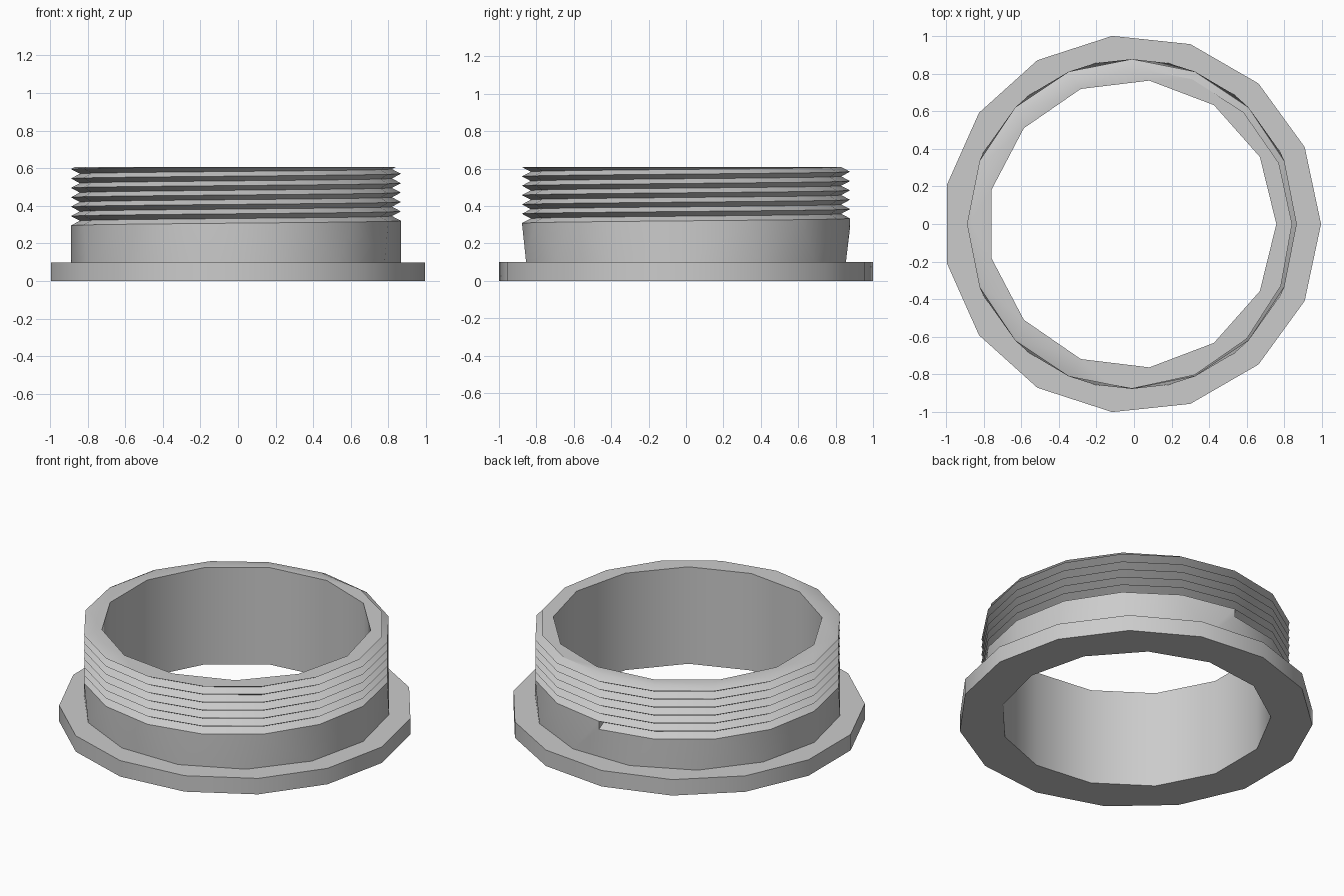
import bpy, bmesh
from math import cos, sin, tau, pi

cube = bpy.data.objects.get("Cube")
if cube:
    bpy.data.objects.remove(cube, do_unlink=True)

CX = -0.011                       # axis offset of the rings
FLANGE_R, BORE_R, NECK_R = 1.0055, 0.768, 0.877
ROOT_R, PITCH, START_Z = 0.83, 0.05, 0.283
FLANGE_TOP, TOP = 0.1, 0.607
STEPS, TURNS = 16, 8              # thread columns per turn, turns before trimming

grey = bpy.data.materials.new("plain_grey")
grey.use_nodes = True
grey.diffuse_color = (0.6, 0.6, 0.6, 1)
grey.node_tree.nodes["Principled BSDF"].inputs["Base Color"].default_value = (0.6, 0.6, 0.6, 1)


def point(bm, radius, angle, z):
    return bm.verts.new((CX + radius * cos(angle), radius * sin(angle), z))


def ring(bm, sides, radius, z):
    return [point(bm, radius, tau * i / sides, z) for i in range(sides)]


def wall(bm, low, high):
    n = len(low)
    for i in range(n):
        j = (i + 1) % n
        bm.faces.new((low[i], low[j], high[j], high[i]))


def loop_edges(bm, verts):
    found = []
    for a, b in zip(verts, verts[1:] + verts[:1]):
        found.append(bm.edges.get((a, b)) or bm.edges.new((a, b)))
    return found


def fill(bm, edges):
    bmesh.ops.triangle_fill(bm, use_beauty=True, use_dissolve=False, edges=edges)


def finish(bm, name):
    bmesh.ops.recalc_face_normals(bm, faces=bm.faces[:])
    mesh = bpy.data.meshes.new(name)
    bm.to_mesh(mesh)
    bm.free()
    mesh.materials.append(grey)
    obj = bpy.data.objects.new(name, mesh)
    bpy.context.collection.objects.link(obj)
    bpy.ops.object.select_all(action='DESELECT')
    obj.select_set(True)
    bpy.context.view_layer.objects.active = obj
    bpy.ops.object.shade_smooth_by_angle(angle=pi / 6)


# Flange: fifteen-sided plate with a thirteen-sided bore
bm = bmesh.new()
outer = [ring(bm, 15, FLANGE_R, z) for z in (0, FLANGE_TOP)]
bore = [ring(bm, 13, BORE_R, z) for z in (0, FLANGE_TOP)]
wall(bm, *outer)
wall(bm, *bore)
for o, b in zip(outer, bore):
    fill(bm, loop_edges(bm, o) + loop_edges(bm, b))
finish(bm, "flange")

# Threaded neck: helical crest and root lines starting at the back
bm = bmesh.new()
crest, root = [], []
for k in range(STEPS * TURNS + 1):
    a, z = pi / 2 + tau * k / STEPS, START_Z + PITCH * k / STEPS
    crest.append(point(bm, NECK_R, a, z))
    root.append(point(bm, ROOT_R, a, z + PITCH / 2))
for k in range(STEPS * (TURNS - 1)):
    n = k + STEPS
    bm.faces.new((crest[k], crest[k + 1], root[k + 1], root[k]))
    bm.faces.new((root[k], root[k + 1], crest[n + 1], crest[n]))
bm.faces.new((crest[0], root[0], crest[STEPS]))       # thread start step

# Plain neck: zip the fourteen-sided foot to the first crest turn
foot = ring(bm, 14, NECK_R, FLANGE_TOP)
i = j = 0
while i < 14 or j < STEPS:
    low, high = foot[(3 + i) % 14], crest[j]
    if j == STEPS or (i < 14 and (i + 0.5) / 14 < (j + 1) / STEPS):
        i += 1
        bm.faces.new((low, foot[(3 + i) % 14], high))
    else:
        j += 1
        bm.faces.new((low, crest[j], high))
bm.faces.new((foot[3], crest[0], crest[STEPS]))

# Trim the thread flat, then close the rim and bore
cut = bmesh.ops.bisect_plane(bm, geom=bm.verts[:] + bm.edges[:] + bm.faces[:], dist=1e-5,
                             plane_co=(0, 0, TOP), plane_no=(0, 0, 1), clear_outer=True)
rim = [e for e in cut["geom_cut"] if isinstance(e, bmesh.types.BMEdge)]
bore = [ring(bm, 13, BORE_R, z) for z in (FLANGE_TOP, TOP)]
wall(bm, *bore)
fill(bm, rim + loop_edges(bm, bore[1]))
finish(bm, "threaded_neck")
